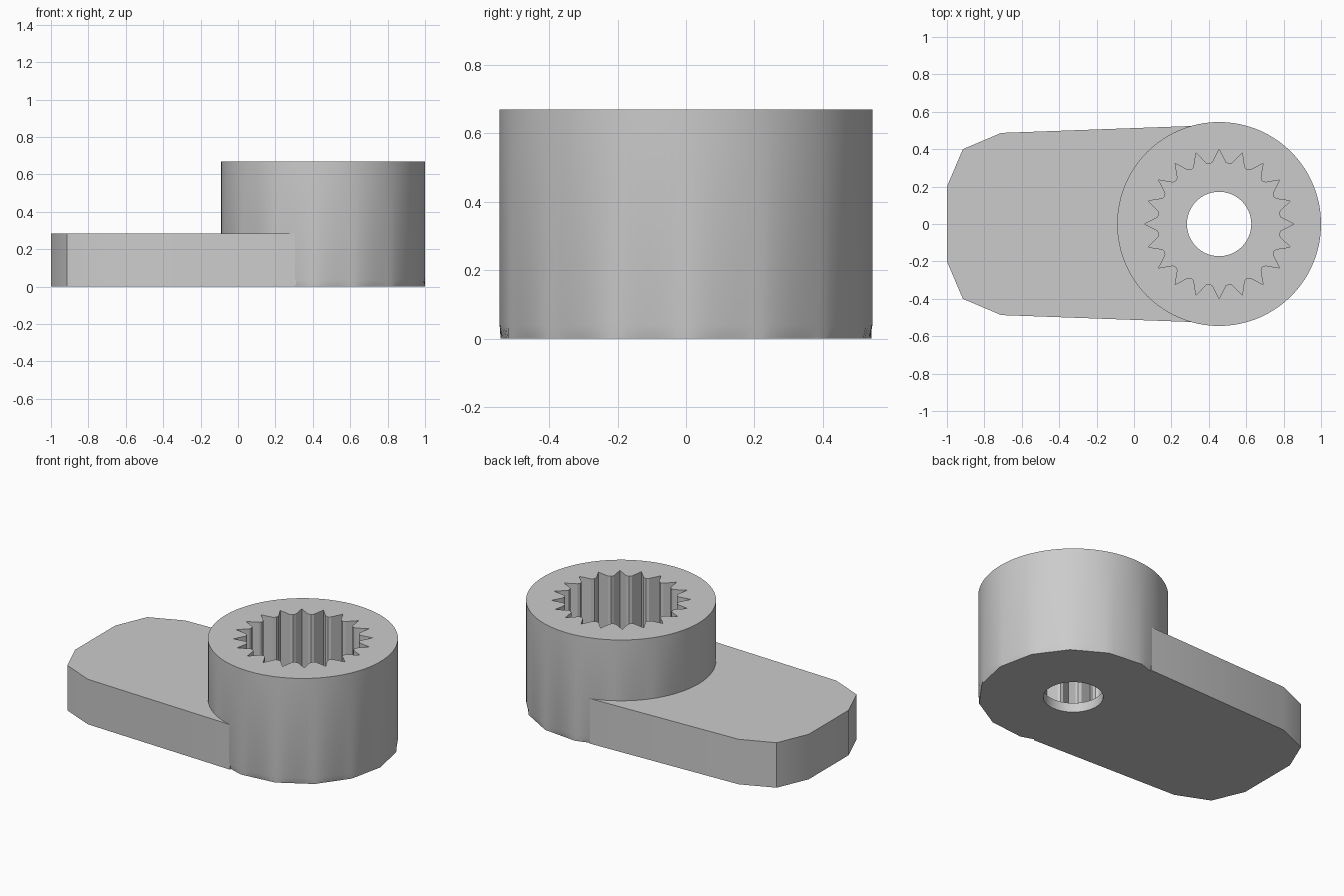
import bpy
import bmesh
import math

cube = bpy.data.objects.get("Cube")
if cube:
    bpy.data.objects.remove(cube, do_unlink=True)

HUB_X = 0.455
HUB_R = 0.545
HOLE_R = 0.172
TEETH = 20
TOOTH = [0.4, 0.362, 0.332, 0.325, 0.332, 0.362]  # radii over one tooth pitch
COUNT = TEETH * len(TOOTH)
FACETS = 15

grey = bpy.data.materials.new("plain_grey")
grey.use_nodes = True
grey.diffuse_color = (0.6, 0.6, 0.6, 1)
grey.node_tree.nodes["Principled BSDF"].inputs["Base Color"].default_value = (0.6, 0.6, 0.6, 1)


def finish(name, bm):
    """Turn a bmesh into a smooth-shaded object with crisp edges."""
    bmesh.ops.recalc_face_normals(bm, faces=bm.faces)
    mesh = bpy.data.meshes.new(name)
    bm.to_mesh(mesh)
    bm.free()
    mesh.materials.append(grey)
    obj = bpy.data.objects.new(name, mesh)
    bpy.context.collection.objects.link(obj)
    bpy.ops.object.select_all(action="DESELECT")
    obj.select_set(True)
    bpy.context.view_layer.objects.active = obj
    bpy.ops.object.shade_smooth_by_angle(angle=math.radians(30))
    return obj


def circle(radius):
    return lambda i: radius


def spline(i):
    return TOOTH[i % len(TOOTH)]


def faceted(i):
    """Radius of a coarse polygon inscribed in the hub circle."""
    step = 2 * math.pi / FACETS
    a = (2 * math.pi * i / COUNT) % step
    return HUB_R * math.cos(step / 2) / math.cos(a - step / 2)


# Hub: closed loft through the outer wall, toothed socket and screw hole
rings = [(circle(HOLE_R), 0), (faceted, 0), (circle(HUB_R), 0.04),
         (circle(HUB_R), 0.67), (spline, 0.67), (spline, 0.06),
         (circle(HOLE_R), 0.06)]
bm = bmesh.new()
loops = []
for radius, z in rings:
    loop = []
    for i in range(COUNT):
        a = 2 * math.pi * i / COUNT
        r = radius(i)
        loop.append(bm.verts.new((HUB_X + r * math.cos(a), r * math.sin(a), z)))
    loops.append(loop)
for k, low in enumerate(loops):
    high = loops[(k + 1) % len(loops)]
    for i in range(COUNT):
        j = (i + 1) % COUNT
        bm.faces.new((low[i], low[j], high[j], high[i]))
finish("splined_hub", bm)

# Arm: chamfered plate whose inner end curves inside the hub wall
half = [(0.31, 0.524), (-0.71, 0.487), (-0.915, 0.4), (-1.0, 0.2)]
outline = half + [(x, -y) for x, y in reversed(half)]
for i in range(17):
    a = math.radians(252 - 9 * i)
    outline.append((HUB_X + 0.5 * math.cos(a), 0.5 * math.sin(a)))
bm = bmesh.new()
base = bm.faces.new([bm.verts.new((x, y, 0)) for x, y in outline])
top = bmesh.ops.extrude_face_region(bm, geom=[base], use_keep_orig=True)
bmesh.ops.translate(bm, vec=(0, 0, 0.285),
                    verts=[g for g in top["geom"] if isinstance(g, bmesh.types.BMVert)])
finish("arm", bm)
